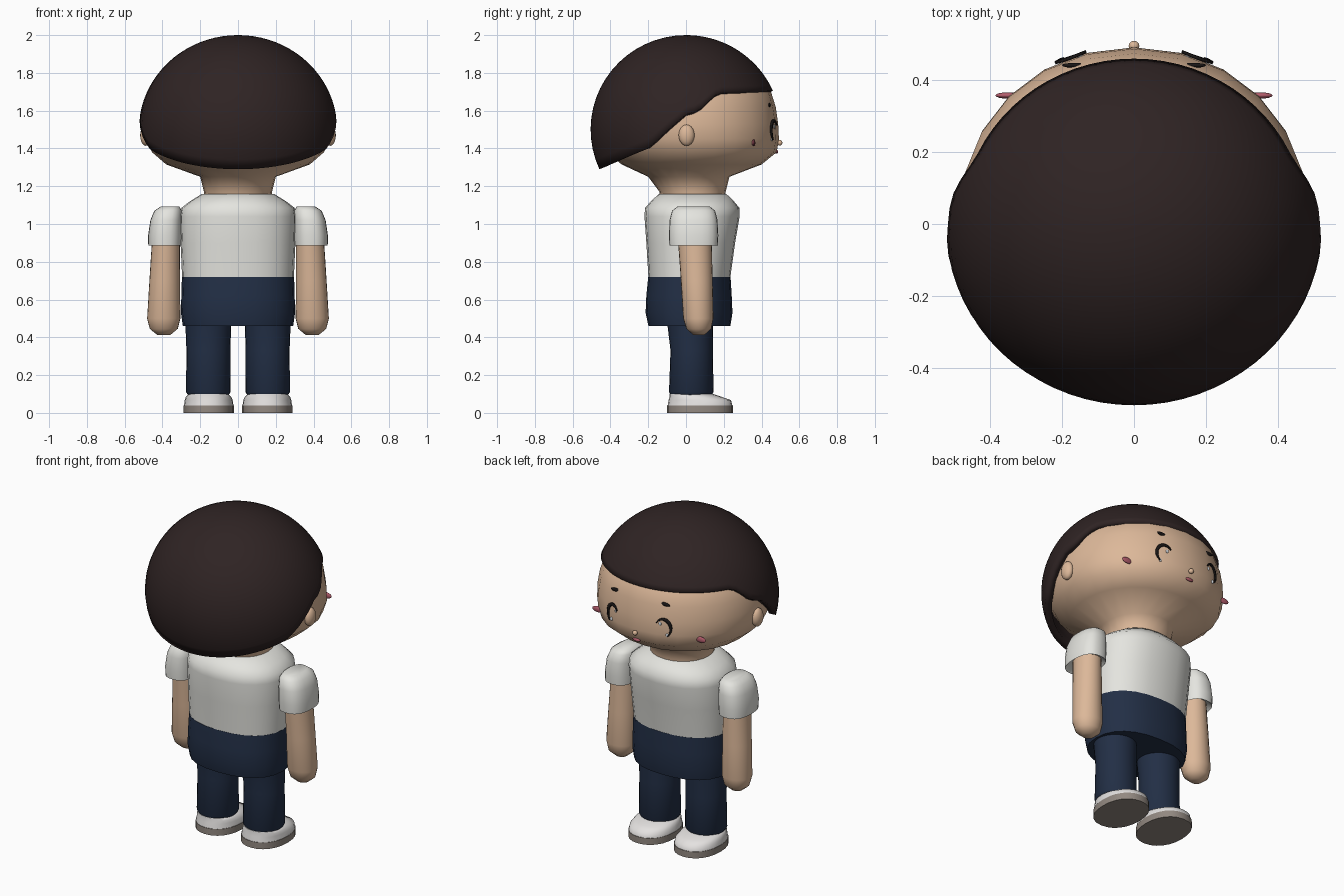
import bpy
import math

if "Cube" in bpy.data.objects:
    bpy.data.objects.remove(bpy.data.objects["Cube"], do_unlink=True)


def material(name, *rgb):
    mat = bpy.data.materials.new(name)
    mat.use_nodes = True
    mat.diffuse_color = (*rgb, 1)
    mat.node_tree.nodes["Principled BSDF"].inputs["Base Color"].default_value = (*rgb, 1)
    return mat


SKIN = material("warm skin", .72, .48, .32)
HAIR = material("dark brown hair", .028, .017, .017)
SHIRT = material("off white cloth", .78, .78, .74)
NAVY = material("navy cloth", .016, .028, .06)
SHOE = material("shoe white", .78, .76, .75)
SOLE = material("taupe sole", .29, .25, .22)
BLACK = material("lash black", .01, .008, .008)
PINK = material("blush pink", .45, .11, .15)
WHITE = material("eye glint", .7, .75, .8)


def smooth(obj, angle):
    bpy.ops.object.select_all(action="DESELECT")
    obj.select_set(True)
    bpy.context.view_layer.objects.active = obj
    bpy.ops.object.shade_smooth_by_angle(angle=math.radians(angle))


def mesh_object(name, verts, faces, mat, angle=45):
    mesh = bpy.data.meshes.new(name)
    mesh.from_pydata(verts, [], faces)
    mesh.materials.append(mat)
    obj = bpy.data.objects.new(name, mesh)
    bpy.context.collection.objects.link(obj)
    smooth(obj, angle)
    return obj


def loft(name, rings, mat, side=1, power=2.0, sides=24, angle=45):
    """Skin rings of (z, centre x, centre y, radius x, radius y), listed upward."""
    verts, faces = [], []
    for z, cx, cy, rx, ry in rings:
        for k in range(sides):
            a = math.tau * k / sides
            c, s = math.cos(a), math.sin(a)
            x = cx * side + rx * math.copysign(abs(c) ** (2 / power), c)
            y = cy + ry * math.copysign(abs(s) ** (2 / power), s)
            verts.append((x, y, z))
    for r in range(len(rings) - 1):
        for k in range(sides):
            n = (k + 1) % sides
            a, b = r * sides, (r + 1) * sides
            faces.append((a + k, a + n, b + n, b + k))
    faces.append(tuple(reversed(range(sides))))
    faces.append(tuple(range(len(verts) - sides, len(verts))))
    return mesh_object(name, verts, faces, mat, angle)


def ball(name, location, radii, mat):
    bpy.ops.mesh.primitive_uv_sphere_add(segments=16, ring_count=10, radius=1, location=location)
    obj = bpy.context.object
    obj.name = name
    obj.scale = radii
    obj.data.materials.append(mat)
    smooth(obj, 60)


def interpolate(table, t):
    for (a, u), (b, v) in zip(table, table[1:]):
        if t <= b:
            return u + (v - u) * max(0, (t - a) / (b - a))
    return table[-1][1]


# Head and neck
head_rings = [
    (1.12, 0, .035, .175, .17), (1.17, 0, .035, .18, .175), (1.25, 0, .015, .2, .215),
    (1.315, 0, .03, .38, .37), (1.38, 0, .03, .455, .45), (1.45, 0, .015, .485, .477),
    (1.53, 0, .008, .488, .48), (1.62, 0, 0, .475, .475), (1.7, 0, 0, .445, .45),
    (1.8, 0, 0, .36, .36), (1.9, 0, 0, .22, .22)]
loft("head", head_rings, SKIN, power=2.08, angle=60)


def face_point(x, z, lift):
    cy = interpolate([(r[0], r[2]) for r in head_rings], z)
    rx = interpolate([(r[0], r[3]) for r in head_rings], z)
    ry = interpolate([(r[0], r[4]) for r in head_rings], z)
    return (x, cy + ry * math.sqrt(1 - (x / rx) ** 2) + lift, z)


# Hair: a cap whose lower edge rises from the nape to the fringe
hairline = [(-1, 1.29), (-.8, 1.325), (-.4, 1.4), (-.14, 1.52), (0, 1.58),
            (.14, 1.6), (.25, 1.65), (.38, 1.7), (1, 1.705)]
COLS, ROWS = 72, 18
verts, faces = [(0, 0, 2)], []
for row in range(1, ROWS + 1):
    for col in range(COLS):
        a = math.tau * col / COLS
        edge = math.acos((interpolate(hairline, math.sin(a)) - 1.5) / .5)
        t = edge * row / ROWS
        verts.append((.525 * math.sin(t) * math.cos(a),
                      .505 * math.sin(t) * math.sin(a), 1.5 + .5 * math.cos(t)))
for col in range(COLS):
    n = (col + 1) % COLS
    faces.append((0, 1 + col, 1 + n))
    for row in range(ROWS - 1):
        a, b = 1 + row * COLS, 1 + (row + 1) * COLS
        faces.append((a + col, b + col, b + n, a + n))
hair = mesh_object("hair", verts, faces, HAIR, 60)
shell = hair.modifiers.new("thickness", "SOLIDIFY")
shell.thickness = .04
shell.offset = -1

# Body clothes
loft("shirt", [(.72, 0, .018, .296, .217), (.9, 0, .025, .304, .235), (1.04, 0, .032, .308, .252),
               (1.085, 0, .033, .3, .25), (1.12, 0, .034, .255, .22), (1.16, 0, .035, .19, .178)],
     SHIRT, power=2.3)
loft("shorts", [(.46, 0, .018, .292, .217), (.53, 0, .016, .302, .23), (.62, 0, .016, .3, .226),
                (.72, 0, .018, .297, .218)], NAVY, power=2.3)

# Nose and mouth
ball("nose", (0, .496, 1.43), (.015, .014, .015), SKIN)
ball("mouth", face_point(0, 1.382, 0), (.026, .008, .01), PINK)

for side, label in ((1, "left"), (-1, "right")):
    # Arms and sleeves
    loft(label + "_arm", [(.413, .393, .068, .035, .03), (.445, .393, .068, .074, .066),
                          (.5, .393, .065, .088, .08), (.7, .388, .057, .081, .084),
                          (.95, .38, .045, .073, .09)], SKIN, side, angle=60)
    loft(label + "_sleeve", [(.905, .387, .04, .075, .1), (.885, .387, .04, .088, .128),
                             (.94, .386, .04, .09, .131), (1.02, .38, .04, .084, .127),
                             (1.07, .37, .04, .073, .114), (1.093, .36, .04, .048, .085)],
         SHIRT, side, power=2.5, angle=60)

    # Legs and shoes
    loft(label + "_leg", [(.095, .157, .028, .108, .11), (.11, .157, .028, .118, .118),
                          (.33, .157, .03, .116, .112), (.48, .157, .022, .122, .122)],
         NAVY, side)
    loft(label + "_sole", [(0, .155, .074, .133, .174), (.04, .155, .074, .133, .174)],
         SOLE, side, power=2.2)
    loft(label + "_shoe", [(.04, .155, .074, .131, .171), (.068, .155, .073, .127, .165),
                           (.085, .156, .05, .12, .138), (.1, .157, .028, .105, .115)],
         SHOE, side, power=2.2, angle=60)

    # Ears, cheeks and brows
    ball(label + "_ear", (side * .488, .003, 1.47), (.03, .042, .056), SKIN)
    ball(label + "_blush", (side * .35, .358, 1.43), (.036, .009, .018), PINK)
    ball(label + "_brow", face_point(side * .165, 1.63, 0), (.036, .007, .011), BLACK)

    # Lash: a tapering crescent over the top and outer edge of the eye
    verts, faces, steps = [], [], 16
    for i in range(steps + 1):
        a = math.radians(140 - 185 * i / steps)
        width = .003 + .014 * math.sin(math.pi * i / steps)
        for grow in (0, width):
            x = .165 + (.04 + grow) * math.cos(a)
            z = 1.485 + (.055 + grow) * math.sin(a)
            verts.append(face_point(side * x, z, .006))
    for i in range(steps):
        quad = (2 * i, 2 * i + 1, 2 * i + 3, 2 * i + 2)
        faces.append(quad[::-side])
    lash = mesh_object(label + "_lash", verts, faces, BLACK)
    lash.modifiers.new("thickness", "SOLIDIFY").thickness = .008
    for spot, x, z in (("upper", .15, 1.515), ("lower", .19, 1.45)):
        ball(f"{label}_{spot}_glint", face_point(side * x, z, .001), (.009, .005, .011), WHITE)
